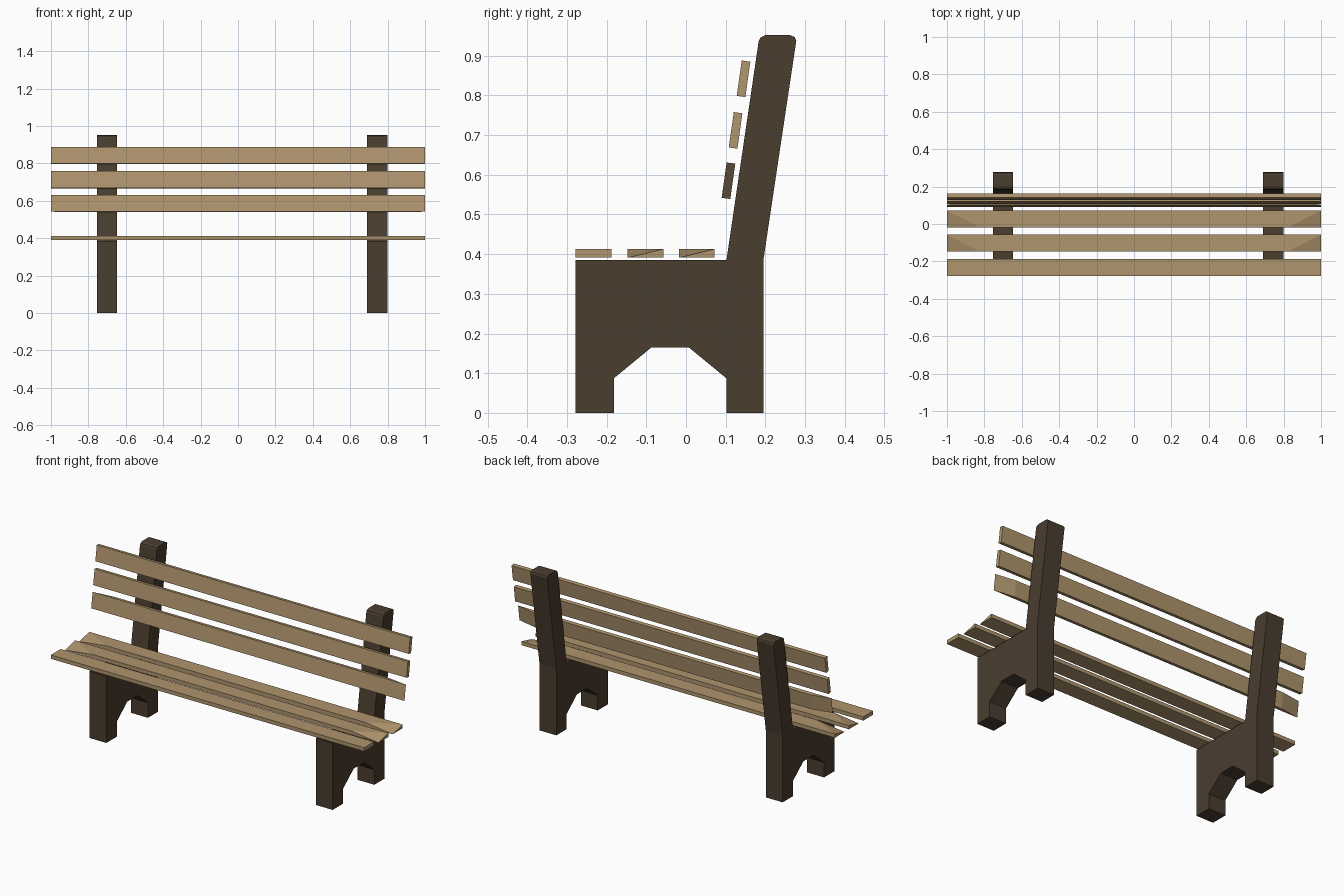
import bpy
import bmesh
import math
from mathutils import Matrix

default = bpy.data.objects.get("Cube")
if default:
    bpy.data.objects.remove(default, do_unlink=True)


def material(name, rgb):
    mat = bpy.data.materials.new(name)
    mat.use_nodes = True
    mat.diffuse_color = (*rgb, 1)
    mat.node_tree.nodes["Principled BSDF"].inputs["Base Color"].default_value = (*rgb, 1)
    return mat


light_wood = material("light_wood", (0.43, 0.30, 0.155))
dark_wood = material("dark_wood", (0.068, 0.047, 0.028))


def finish(bm, name, mat):
    bmesh.ops.recalc_face_normals(bm, faces=bm.faces)
    mesh = bpy.data.meshes.new(name)
    bm.to_mesh(mesh)
    bm.free()
    mesh.materials.append(mat)
    obj = bpy.data.objects.new(name, mesh)
    bpy.context.collection.objects.link(obj)


# Side frames: seat support, two feet and a leaning back post in one profile
FRAME = [(-0.278, 0), (-0.278, 0.385), (0.102, 0.385), (0.183, 0.936),
         (0.188, 0.946), (0.2, 0.952), (0.262, 0.952), (0.274, 0.947),
         (0.278, 0.938), (0.195, 0.385), (0.195, 0), (0.102, 0),
         (0.102, 0.087), (0.007, 0.165), (-0.087, 0.165),
         (-0.182, 0.087), (-0.182, 0)]


def side_frame(name, x, width=0.108):
    bm = bmesh.new()
    face = bm.faces.new([bm.verts.new((x - width / 2, y, z)) for y, z in FRAME])
    ext = bmesh.ops.extrude_face_region(bm, geom=[face])
    moved = [v for v in ext["geom"] if isinstance(v, bmesh.types.BMVert)]
    bmesh.ops.translate(bm, verts=moved, vec=(width, 0, 0))
    finish(bm, name, dark_wood)


side_frame("right_frame", -0.7)
side_frame("left_frame", 0.745)


# Slats: long boards; the chosen corners are worn back at both ends
def slat(name, y, z, tilt=0, worn=(), wear=0):
    bm = bmesh.new()
    bmesh.ops.create_cube(bm, size=1)
    corner = {tuple(1 if c > 0 else -1 for c in v.co): v for v in bm.verts}
    for key, v in corner.items():
        v.co = (key[0], key[1] * 0.045, key[2] * 0.011)
        if key[1:] in worn:
            v.co.x -= key[0] * wear
    if len(worn) == 1:
        for side in (-1, 1):
            bmesh.ops.connect_vert_pair(
                bm, verts=[corner[side, -1, -1], corner[side, 1, 1]])
    bm.transform(Matrix.Translation((0, y, z)) @ Matrix.Rotation(tilt, 4, "X"))
    finish(bm, name, light_wood)


slat("seat_slat_front", -0.233, 0.402)
slat("seat_slat_middle", -0.102, 0.402, worn=[(-1, 1)], wear=0.175)
slat("seat_slat_rear", 0.027, 0.402, worn=[(-1, 1)], wear=0.175)

LEAN = math.pi / 2 - 0.14
slat("back_slat_lower", 0.107, 0.585, LEAN, worn=[(-1, -1), (1, -1)], wear=0.12)
slat("back_slat_middle", 0.125, 0.712, LEAN)
slat("back_slat_upper", 0.145, 0.842, LEAN)
